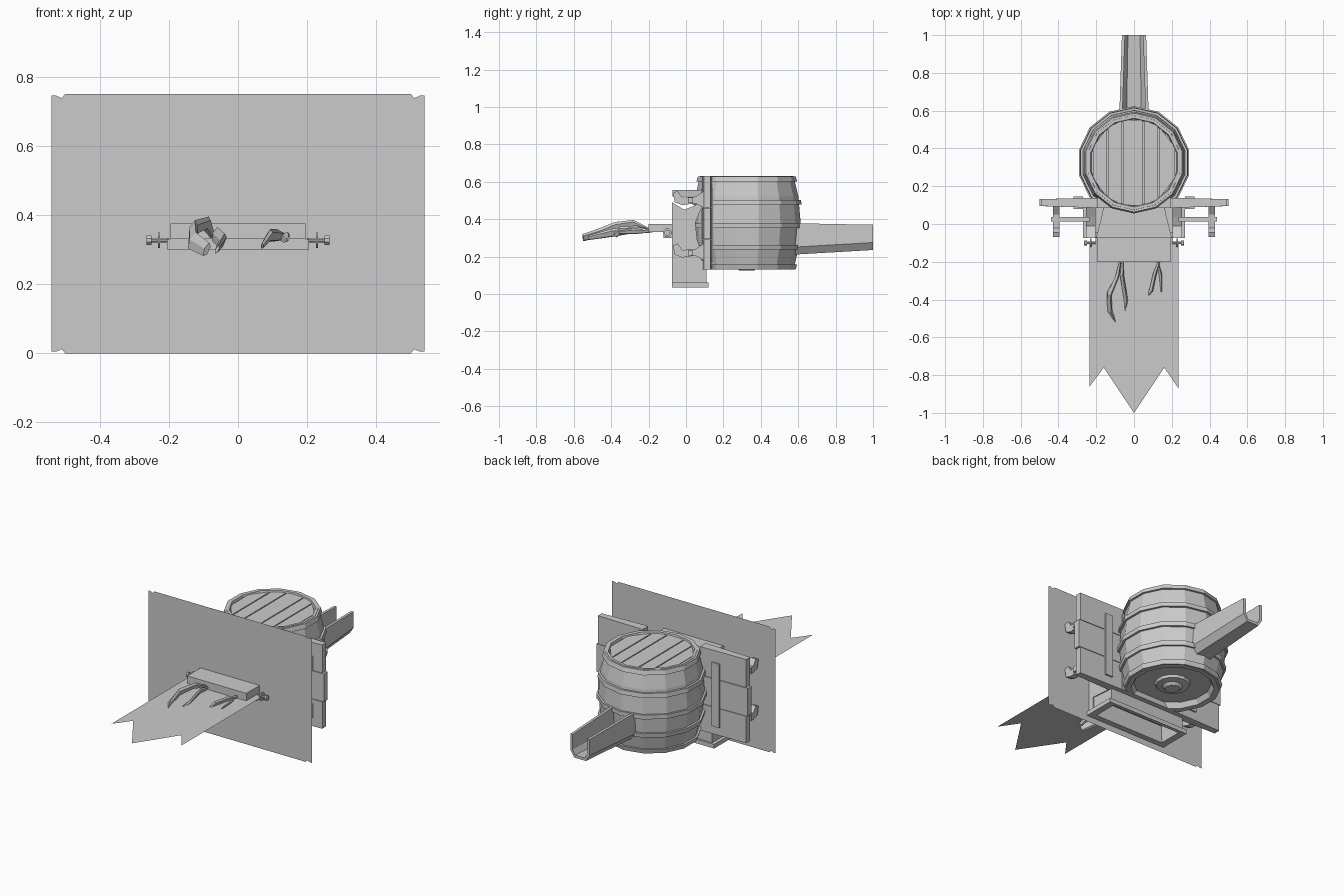
import bpy, bmesh, math
from mathutils import Vector

if "Cube" in bpy.data.objects:
    bpy.data.objects.remove(bpy.data.objects["Cube"])


def add(name, verts, faces):
    me = bpy.data.meshes.new(name)
    me.from_pydata([tuple(v) for v in verts], [], faces)
    bm = bmesh.new()
    bm.from_mesh(me)
    bmesh.ops.recalc_face_normals(bm, faces=bm.faces)
    bm.to_mesh(me)
    bm.free()
    ob = bpy.data.objects.new(name, me)
    bpy.context.collection.objects.link(ob)
    return ob


def prism(name, a, b):
    """Close two matching outlines into a solid."""
    n = len(a)
    faces = [list(range(n)), list(range(n, 2 * n))]
    faces += [[i, (i + 1) % n, n + (i + 1) % n, n + i] for i in range(n)]
    return add(name, list(a) + list(b), faces)


def box(name, x0, x1, y0, y1, z0, z1):
    return prism(name, [(x0, y0, z0), (x1, y0, z0), (x1, y1, z0), (x0, y1, z0)],
                 [(x0, y0, z1), (x1, y0, z1), (x1, y1, z1), (x0, y1, z1)])


def side_slab(name, x0, x1, yz):
    return prism(name, [(x0, y, z) for y, z in yz], [(x1, y, z) for y, z in yz])


def lathe(name, prof, n, centre, axis='z', closed=False):
    verts, faces, m = [], [], len(prof)
    for i in range(n):
        a = 2 * math.pi * (i + 0.5) / n
        for r, h in prof:
            p = (r * math.cos(a), r * math.sin(a), h)
            if axis == 'x':
                p = (p[2], p[0], p[1])
            verts.append(Vector(p) + Vector(centre))
    for i in range(n):
        k = (i + 1) % n
        for j in range(m if closed else m - 1):
            l = (j + 1) % m
            faces.append([i * m + j, k * m + j, k * m + l, i * m + l])
    if not closed:
        faces += [[i * m for i in range(n)], [i * m + m - 1 for i in range(n)]]
    return add(name, verts, faces)


def strip(name, path, widths, thick=0.4, n=5):
    """Tapered, twisting ribbon along a path."""
    pts, rings = [Vector(p) for p in path], []
    for i, p in enumerate(pts):
        d = (pts[min(i + 1, len(pts) - 1)] - pts[max(i - 1, 0)]).normalized()
        u = d.cross(Vector((0.4, 0, 1))).normalized()
        v = d.cross(u)
        rings += [p + u * math.cos(2 * math.pi * k / n) * widths[i] * thick
                  + v * math.sin(2 * math.pi * k / n) * widths[i] for k in range(n)]
    faces = [list(range(n)), list(range(len(rings) - n, len(rings)))]
    for i in range(len(pts) - 1):
        faces += [[i * n + k, i * n + (k + 1) % n, (i + 1) * n + (k + 1) % n, (i + 1) * n + k]
                  for k in range(n)]
    return add(name, rings, faces)


# Upright sheet with nicked corners
q = [(0.50, 0.75), (0.51, 0.738), (0.525, 0.745), (0.54, 0.745)]
right = q + [(x, 0.75 - z) for x, z in reversed(q)]
outline = right + [(-x, z) for x, z in reversed(right)]
add("upright_sheet", [(x, -0.075, z) for x, z in outline], [list(range(len(outline)))])

# Flat swallow-tailed banner
banner = [(-0.235, -0.10), (-0.235, -0.86), (-0.16, -0.76), (0, -1), (0.16, -0.76),
          (0.235, -0.87), (0.235, -0.10)]
add("banner", [(x, y, 0.33) for x, y in banner], [list(range(len(banner)))])

# Barrel body: lathe with recessed lid and base
C = (0, 0.325, 0)


def rad(z):
    return 0.288 - 0.038 * ((z - 0.38) / 0.25) ** 2


zs = [0.13, 0.24, 0.38, 0.52, 0.63]
prof = [(0.21, 0.16), (0.225, 0.13)] + [(rad(z), z) for z in zs] + [(0.235, 0.63), (0.23, 0.61)]
N = 14
lathe("barrel_body", prof, N, C)

# Barrel hoops
for z in (0.145, 0.25, 0.365, 0.49, 0.615):
    h = 0.013
    r0, r1 = rad(z - h), rad(z + h)
    lathe("barrel_hoop", [(r0 - .01, z - h), (r0 + .011, z - h), (r1 + .011, z + h), (r1 - .01, z + h)],
          N, C, closed=True)

# Lid planks
edges = [-0.22, -0.14, -0.06, 0.05, 0.13, 0.22]
for x0, x1 in zip(edges, edges[1:]):
    x0, x1 = x0 + 0.003, x1 - 0.003
    a, b = (math.sqrt(0.232 ** 2 - x * x) for x in (x0, x1))
    base = [(x0, C[1] - a), (x1, C[1] - b), (x1, C[1] + b), (x0, C[1] + a)]
    prism("lid_plank", [(x, y, 0.605) for x, y in base], [(x, y, 0.622) for x, y in base])

# Boss under the barrel
lathe("base_boss", [(0.04, 0.125), (0.055, 0.14), (0.09, 0.145), (0.10, 0.165)], N, C)

# Open spout trough
def trough(y, w, z0, z1, t=0.016):
    o = [(-w, z1), (-w, z0 + 0.04), (-w * .6, z0), (w * .6, z0), (w, z0 + 0.04), (w, z1)]
    i = [(w - t, z1), (w - t, z0 + 0.045), (w * .5, z0 + t),
         (-w * .5, z0 + t), (-w + t, z0 + 0.045), (-w + t, z1)]
    return [(x, y, z) for x, z in o + i]


prism("spout_trough", trough(0.57, 0.078, 0.21, 0.378), trough(1.0, 0.064, 0.235, 0.37))

# Back board: centre panel plus planked wings
box("board_panel", -0.20, 0.20, 0.085, 0.14, 0.13, 0.60)
for s in (-1, 1):
    for z0, z1, e in ((0.13, 0.29, 0.49), (0.293, 0.46, 0.50), (0.463, 0.63, 0.49)):
        prism("board_plank",
              [(s * 0.19, 0.085, z0), (s * e, 0.095, z0), (s * e, 0.132, z0), (s * 0.19, 0.138, z0)],
              [(s * 0.19, 0.085, z1), (s * e, 0.095, z1), (s * e, 0.132, z1), (s * 0.19, 0.138, z1)])
    box("board_batten", s * 0.27, s * 0.32, 0.08, 0.145, 0.18, 0.56)

    # Wing hooks and their bars
    for z in (0.22, 0.50):
        side_slab("hook", s * 0.395, s * 0.43,
                  [(0.095, z - 0.04), (0.095, z + 0.05), (0.05, z + 0.02), (-0.02, z + 0.015),
                   (-0.045, z + 0.05), (-0.07, z + 0.04), (-0.06, z - 0.01), (-0.02, z - 0.025),
                   (0.05, z - 0.015)])
        box("hook_bar", s * 0.235, s * 0.44, 0.012, 0.038, z - 0.015, z + 0.015)

    # Waisted side cheeks of the front frame
    side_slab("frame_cheek", s * 0.205, s * 0.255,
              [(-0.074, 0.04), (-0.04, 0.05), (-0.04, 0.14), (0.09, 0.13), (0.10, 0.18), (0.06, 0.29),
               (0.05, 0.38), (0.07, 0.43), (0.10, 0.50), (0.04, 0.47), (-0.01, 0.45), (-0.074, 0.49)])

    # Rod ends beside the shelf
    lathe("rod_end", [(0.007, 0.20), (0.007, 0.225), (0.024, 0.225), (0.024, 0.232), (0.007, 0.232),
                      (0.007, 0.25), (0.015, 0.25), (0.015, 0.265)] if s > 0 else
          [(0.007, -0.20), (0.007, -0.225), (0.024, -0.225), (0.024, -0.232), (0.007, -0.232),
           (0.007, -0.25), (0.015, -0.25), (0.015, -0.265)], 8, (0, -0.10, 0.327), axis='x')

# Hood and lower tray, open underneath
prism("hood", [(-0.20, -0.073, 0.52), (0.20, -0.073, 0.52), (0.16, 0.09, 0.52), (-0.16, 0.09, 0.52)],
      [(-0.20, -0.073, 0.555), (0.20, -0.073, 0.555), (0.16, 0.09, 0.555), (-0.16, 0.09, 0.555)])
rim = [(0.27, -0.074, 0.12, 0.035), (0.27, -0.074, 0.12, 0.06), (0.25, -0.045, 0.11, 0.06),
       (0.25, -0.045, 0.11, 0.14), (0.22, -0.03, 0.095, 0.13), (0.23, -0.04, 0.10, 0.035)]
# outer rings run up and over; the inner ceiling closes the pan
verts, faces = [], []
for w, y0, y1, z in rim:
    verts += [(-w, y0, z), (w, y0, z), (w, y1, z), (-w, y1, z)]
order = [5, 0, 1, 2, 3]
for a, b in zip(order, order[1:]):
    faces += [[a * 4 + k, a * 4 + (k + 1) % 4, b * 4 + (k + 1) % 4, b * 4 + k] for k in range(4)]
faces += [[20 + k, 20 + (k + 1) % 4, 16 + (k + 1) % 4, 16 + k] for k in range(4)]
faces += [[12, 13, 14, 15], [16, 17, 18, 19]]
add("lower_tray", verts, faces)

# Front shelf with lower lip
box("front_shelf", -0.195, 0.195, -0.20, -0.07, 0.33, 0.375)
box("shelf_lip", -0.205, 0.205, -0.12, -0.07, 0.30, 0.33)

# Curling strips on the banner
strip("curl_large", [(-0.07, -0.18, .335), (-0.09, -.28, .375), (-0.13, -.37, .36), (-0.13, -.46, .325),
                     (-0.09, -.55, .30)], [.008, .022, .028, .028, .022])
strip("curl_small", [(-0.06, -0.18, .335), (-0.065, -.27, .345), (-0.045, -.40, .325),
                     (-0.06, -.52, .30)], [.008, .022, .024, .014])
strip("curl_right", [(0.14, -0.18, .335), (0.11, -.26, .34), (0.09, -.35, .34), (0.07, -.38, .31)],
      [.008, .02, .022, .012])
strip("curl_right_tip", [(0.12, -0.18, .335), (0.14, -.27, .335), (0.145, -.36, .33)],
      [.006, .018, .008])
